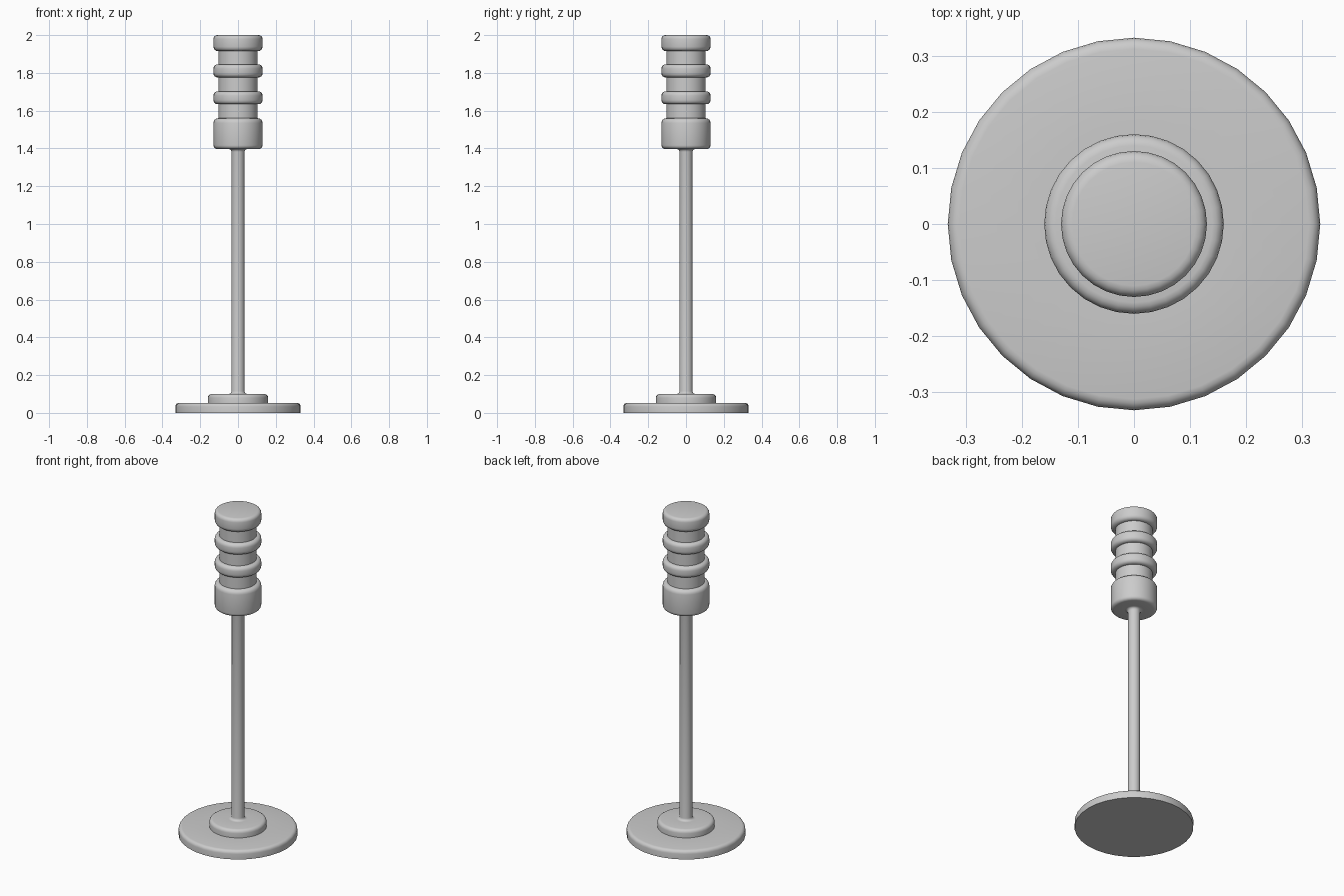
import bpy, bmesh, math
from mathutils import Vector

if "Cube" in bpy.data.objects:
    bpy.data.objects.remove(bpy.data.objects["Cube"])

SIDES = 32


def rounded(points, seg=4):
    """Turn (radius, height, fillet) corners into a rounded profile."""
    out = []
    for i, (r, z, f) in enumerate(points):
        p = Vector((r, z))
        if f == 0:
            out.append(p)
            continue
        a = p + (Vector(points[i - 1][:2]) - p).normalized() * f
        b = p + (Vector(points[i + 1][:2]) - p).normalized() * f
        c = a + b - p
        for k in range(seg + 1):
            t = k / seg * math.pi / 2
            out.append(c + (a - c) * math.cos(t) + (b - c) * math.sin(t))
    return out


def lathe(name, points):
    """Revolve a bottom-to-top profile around the z axis."""
    bm = bmesh.new()
    rings = []
    for p in rounded(points):
        if p.x < 1e-5:
            rings.append([bm.verts.new((0, 0, p.y))] * SIDES)
        else:
            rings.append([bm.verts.new((p.x * math.cos(2 * math.pi * i / SIDES),
                                        p.x * math.sin(2 * math.pi * i / SIDES), p.y))
                          for i in range(SIDES)])
    for lo, hi in zip(rings, rings[1:]):
        for i in range(SIDES):
            j = (i + 1) % SIDES
            quad = list(dict.fromkeys((lo[i], lo[j], hi[j], hi[i])))
            bm.faces.new(quad)
    mesh = bpy.data.meshes.new(name)
    bm.to_mesh(mesh)
    bm.free()
    ob = bpy.data.objects.new(name, mesh)
    bpy.context.collection.objects.link(ob)
    bpy.ops.object.select_all(action='DESELECT')
    ob.select_set(True)
    bpy.context.view_layer.objects.active = ob
    bpy.ops.object.shade_smooth_by_angle(angle=math.radians(40))


STEM, CORE, RIM = 0.035, 0.104, 0.13

# Foot: wide disc and the small step on top of it
lathe("base_disc", [(0, 0, 0), (0.332, 0, 0), (0.332, 0.053, 0.02), (0.16, 0.053, 0)])
lathe("base_step", [(0.16, 0.053, 0), (0.16, 0.1, 0.02), (0.055, 0.1, 0)])

# Slim pole with small flares at both ends
lathe("pole", [(0.055, 0.1, 0), (STEM, 0.1, 0.015), (STEM, 1.397, 0.015), (0.055, 1.397, 0)])

# Head: cup at the bottom, two collars, rounded cap
lathe("head_cup", [(0.055, 1.397, 0), (RIM, 1.397, 0.02), (RIM, 1.56, 0.025), (CORE, 1.56, 0)])
for i, (z0, z1) in enumerate([(1.634, 1.702), (1.776, 1.845)]):
    lathe(f"head_collar_{i + 1}",
          [(CORE, z0, 0), (RIM, z0, 0.022), (RIM, z1, 0.022), (CORE, z1, 0)])
lathe("head_cap", [(CORE, 1.915, 0), (RIM, 1.915, 0.024), (RIM, 2.0, 0.02), (0, 2.0, 0)])

# Core visible between the head rings
for i, (z0, z1) in enumerate([(1.56, 1.634), (1.702, 1.776), (1.845, 1.915)]):
    lathe(f"head_core_{i + 1}", [(CORE, z0, 0), (CORE, z1, 0)])
